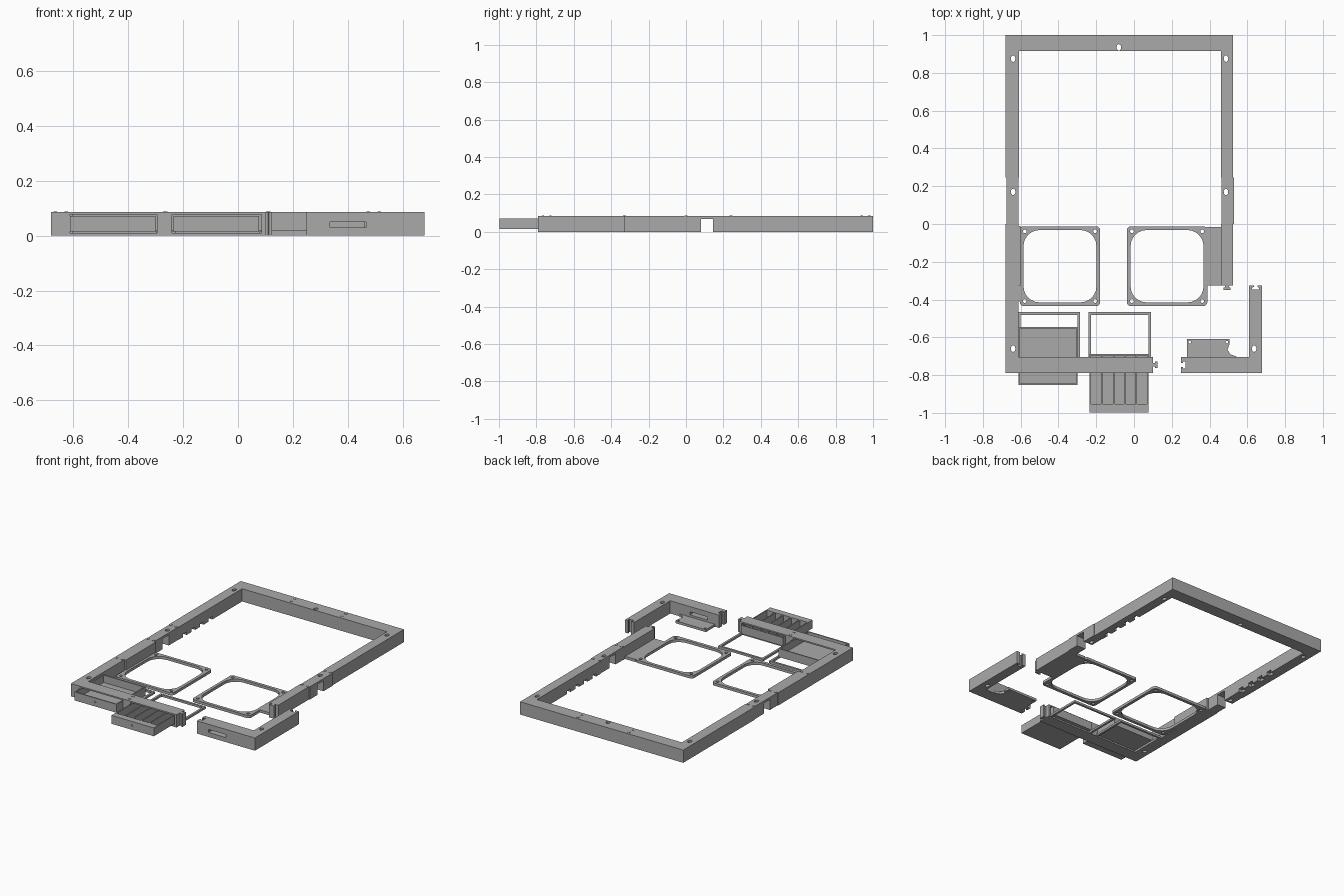
import bpy, bmesh, math

if "Cube" in bpy.data.objects:
    bpy.data.objects.remove(bpy.data.objects["Cube"], do_unlink=True)

grey = bpy.data.materials.new("Plain grey")
grey.use_nodes = True
grey.diffuse_color = (0.4, 0.4, 0.4, 1)
grey.node_tree.nodes["Principled BSDF"].inputs["Base Color"].default_value = (0.4, 0.4, 0.4, 1)

H = 0.085            # frame height
FRONT, BACK = -0.79, 1.0


def prism(name, outline, z0, z1):
    """Extrude a flat outline upward."""
    bm = bmesh.new()
    face = bm.faces.new([bm.verts.new((x, y, z0)) for x, y in outline])
    top = bmesh.ops.extrude_face_region(bm, geom=[face])["geom"]
    for v in top:
        if isinstance(v, bmesh.types.BMVert):
            v.co.z = z1
    bmesh.ops.recalc_face_normals(bm, faces=bm.faces)
    mesh = bpy.data.meshes.new(name)
    bm.to_mesh(mesh)
    bm.free()
    mesh.materials.append(grey)
    ob = bpy.data.objects.new(name, mesh)
    bpy.context.collection.objects.link(ob)
    return ob


def box(name, x0, x1, y0, y1, z0=0, z1=H):
    return prism(name, [(x0, y0), (x1, y0), (x1, y1), (x0, y1)], z0, z1)


def oval(x, y, rx, ry, n=16):
    return [(x + rx * math.cos(2 * math.pi * i / n), y + ry * math.sin(2 * math.pi * i / n))
            for i in range(n)]


def rounded(x0, x1, y0, y1, r, n=6):
    pts = []
    corners = [(x1 - r, y1 - r), (x0 + r, y1 - r), (x0 + r, y0 + r), (x1 - r, y0 + r)]
    for k, (cx, cy) in enumerate(corners):
        for i in range(n + 1):
            a = math.pi / 2 * (k + i / n)
            pts.append((cx + r * math.cos(a), cy + r * math.sin(a)))
    return pts


def cut(ob, cutter):
    """Subtract the cutter, then discard it."""
    cutter.hide_render = True
    mod = ob.modifiers.new("cut", "BOOLEAN")
    mod.operation, mod.solver, mod.object = "DIFFERENCE", "EXACT", cutter
    bpy.context.view_layer.objects.active = ob
    bpy.ops.object.modifier_apply(modifier=mod.name)
    bpy.data.objects.remove(cutter, do_unlink=True)


def cut_holes(ob, points, rx=0.012, ry=0.017):
    for x, y in points:
        cut(ob, prism("hole", oval(x, y, rx, ry), -0.1, 0.2))


# Upper U-shaped frame, with screw holes and cable notches on the inner faces
upper = prism("upper_frame", [(-0.68, 0.245), (-0.61, 0.245), (-0.61, 0.915), (0.46, 0.915),
                              (0.46, 0.245), (0.525, 0.245), (0.525, BACK), (-0.68, BACK)], 0, H)
cut_holes(upper, [(-0.64, 0.875), (0.487, 0.875), (-0.08, 0.935)])
for i in range(4):
    y = 0.29 + 0.09 * i
    cut(upper, box("notch", -0.635, -0.6, y, y + 0.04, -0.1, 0.02))
    cut(upper, box("notch", 0.45, 0.485, y, y + 0.04, -0.1, 0.02))

# Middle rails with a cable passage underneath
for side, x0, x1, hole in (("left", 0.463, 0.53, 0.487), ("right", -0.676, -0.612, -0.64)):
    rail = box(side + "_middle_rail", x0, x1, 0, 0.245)
    cut(rail, box("passage", x0 - 0.1, x1 + 0.1, 0.08, 0.145, -0.1, 0.07))
    cut_holes(rail, [(hole, 0.17)])

# Dovetail seam lines on top of the rails and back bar
def seam(name, x, y, along_x):
    for s in (-1, 1):
        if along_x:
            box(name, x + s * 0.02 - 0.006, x + s * 0.02 + 0.006, y - 0.008, y + 0.008, H, H + 0.002)
        else:
            box(name, x - 0.008, x + 0.008, y + s * 0.02 - 0.006, y + s * 0.02 + 0.006, H, H + 0.002)

for x in (-0.645, 0.494):
    for y in (0.0, 0.24):
        seam("rail_seam", x, y, True)
seam("rail_seam", -0.645, -0.33, True)
for x in (-0.265, 0.11, ):
    seam("back_seam", x, 0.96, False)
seam("front_seam", -0.265, -0.745, False)

# Lower rails
lower_right = box("right_lower_rail", -0.68, -0.612, FRONT, 0)
cut_holes(lower_right, [(-0.64, -0.66)])
box("right_rail_flange", -0.612, -0.6, -0.325, -0.01)
box("left_lower_rail", 0.46, 0.525, -0.325, 0)
box("left_rail_floor", 0.385, 0.46, -0.325, -0.015, 0, 0.018)


def dovetail(name, x, y, dx, dy):
    """Tab that widens away from the rail end."""
    px, py = -dy, dx
    pts = [(-0.005, -0.01), (0.01, -0.01), (0.012, -0.018), (0.024, -0.018),
           (0.024, 0.018), (0.012, 0.018), (0.01, 0.01), (-0.005, 0.01)]
    return prism(name, [(x + a * dx + b * px, y + a * dy + b * py) for a, b in pts], 0, H)

dovetail("left_rail_tab", 0.493, -0.325, 0, -1)
dovetail("front_bar_tab", 0.1, -0.745, 1, 0)

# Front bar with two drawer windows
front = box("front_bar", -0.612, 0.1, FRONT, -0.705)
for x0, x1 in ((-0.616, -0.295), (-0.24, 0.085)):
    cut(front, box("window", x0, x1, -0.9, -0.6, 0.01, 0.076))

# Fan brackets: thin rounded frames with a screw hole in each corner
for name, x0 in (("right", -0.605), ("left", -0.038)):
    x1, y0, y1 = x0 + 0.426, -0.435, -0.012
    ring = prism(name + "_fan_bracket", rounded(x0, x1, y0, y1, 0.022), 0, 0.018)
    cut(ring, prism("opening", rounded(x0 + 0.02, x1 - 0.02, y0 + 0.02, y1 - 0.02, 0.085), -0.1, 0.1))
    cut_holes(ring, [(x, y) for x in (x0 + 0.027, x1 - 0.027)
                     for y in (y0 + 0.027, y1 - 0.027)], 0.01, 0.01)

# Drawer guides behind the front bar
for name, x0, x1 in (("right", -0.615, -0.285), ("left", -0.242, 0.09)):
    guide = box(name + "_drawer_guide", x0, x1, -0.706, -0.467, 0, 0.014)
    cut(guide, box("gap", x0 + 0.014, x1 - 0.014, -0.8, -0.481, -0.1, 0.1))


def drawer(name, x0, x1, y0, y1, front_wall):
    tray = box(name, x0, x1, y0, y1, 0.015, 0.071)
    cut(tray, box("hollow", x0 + 0.008, x1 - 0.008, y0 + front_wall, y1 - 0.008, 0.022, 0.2))
    # finger hole in the front
    bpy.ops.mesh.primitive_cylinder_add(vertices=16, radius=0.007, depth=0.01, rotation=(math.pi / 2, 0, 0),
                                        location=((x0 + x1) / 2, y0, 0.047))
    cut(tray, bpy.context.object)

# Plain drawer and divided drawer
drawer("plain_drawer", -0.612, -0.3, -0.852, -0.545, 0.008)
drawer("divided_drawer", -0.235, 0.077, -0.998, -0.688, 0.044)
for i in range(4):
    x = -0.168 + 0.06 * i
    box("drawer_divider", x - 0.004, x + 0.004, -0.955, -0.694, 0.02, 0.069)

# Separate corner piece with a vent slot, sockets and screw hole
corner = prism("corner_frame", [(0.25, FRONT), (0.678, FRONT), (0.678, -0.325), (0.61, -0.325),
                                (0.61, -0.705), (0.25, -0.705)], 0, H)
cut(corner, box("slot", 0.335, 0.465, -0.85, -0.69, 0.03, 0.05))
cut(corner, dovetail("socket", 0.249, -0.747, 1, 0))
cut(corner, dovetail("socket", 0.644, -0.324, 0, -1))
cut_holes(corner, [(0.636, -0.66)])

# Circuit shelf on the corner piece, scooped beside its outer edge
shelf = prism("circuit_shelf", [(0.28, -0.71), (0.545, -0.71), (0.54, -0.7), (0.51, -0.69),
                                (0.495, -0.665), (0.505, -0.64), (0.505, -0.61), (0.28, -0.61)], 0, 0.016)
cut_holes(shelf, [(0.295, -0.625), (0.492, -0.625)], 0.007, 0.007)
